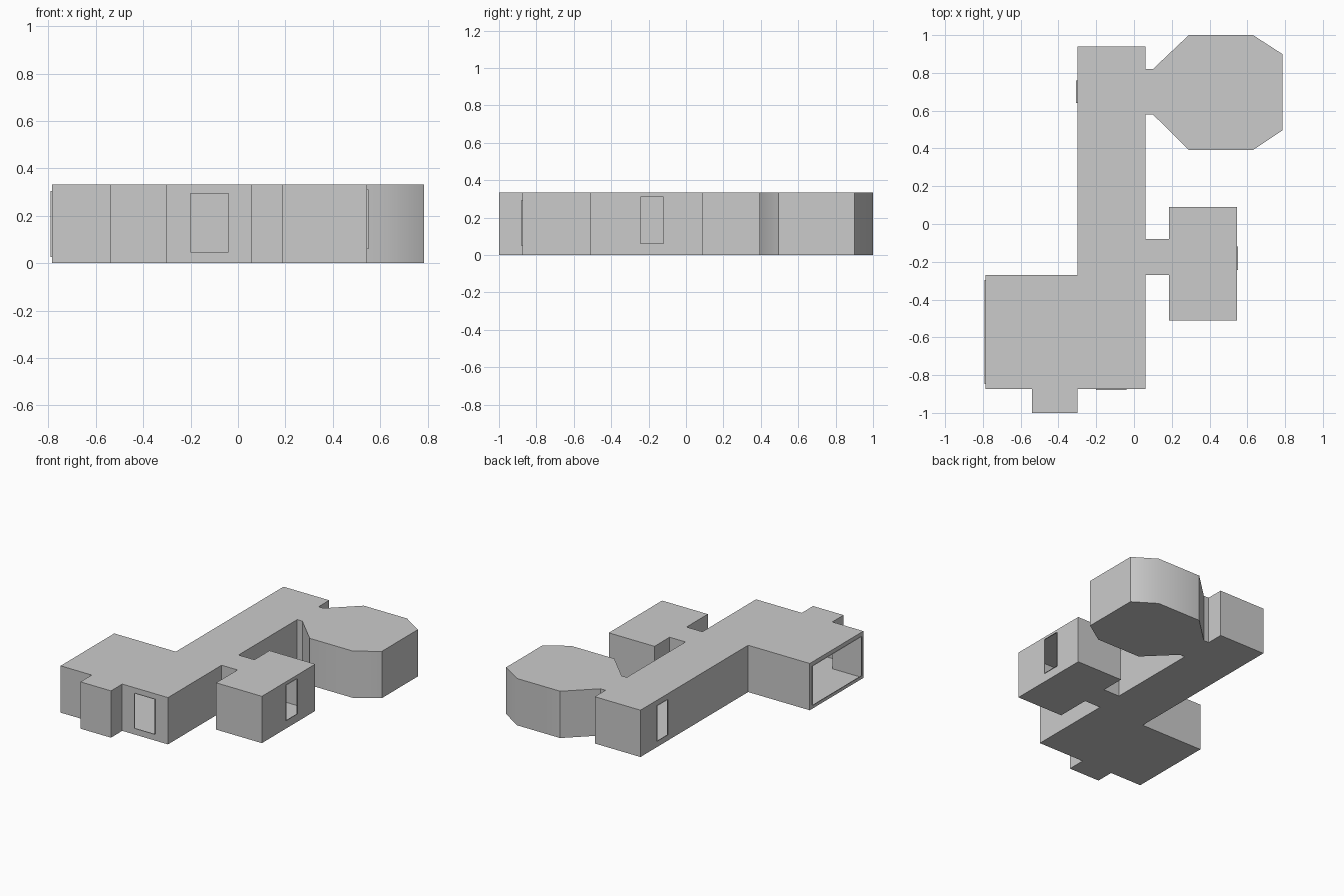
import bpy, bmesh, math
from mathutils import Vector

if "Cube" in bpy.data.objects:
    bpy.data.objects.remove(bpy.data.objects["Cube"])

HEIGHT = 0.333
RIM = 0.006  # how far the opening rims stick out

# Floor plan, counter-clockwise seen from above
PLAN = [
    (-0.785, -0.873), (-0.54, -0.873), (-0.54, -1.0), (-0.3, -1.0),      # front porch
    (-0.3, -0.873), (0.06, -0.873), (0.06, -0.27), (0.185, -0.27),       # side passage
    (0.185, -0.51), (0.545, -0.51), (0.545, 0.09), (0.185, 0.09),        # side room
    (0.185, -0.08), (0.06, -0.08), (0.06, 0.58), (0.10, 0.58),
    (0.29, 0.392), (0.63, 0.392), (0.785, 0.495), (0.785, 0.9),          # octagonal room
    (0.63, 1.0), (0.29, 1.0), (0.10, 0.82), (0.06, 0.82),
    (0.06, 0.94), (-0.3, 0.94), (-0.3, -0.27), (-0.785, -0.27),          # long hall
]

# Openings: wall index -> (start along wall, end along wall, bottom, top)
OPENINGS = {
    4: (0.10, 0.26, 0.047, 0.295),     # front window
    9: (0.267, 0.39, 0.06, 0.31),      # side room window
    25: (0.18, 0.30, 0.045, 0.295),    # hall window
    27: (0.027, 0.577, 0.027, 0.305),  # wide opening at the left
}

bm = bmesh.new()
low = [bm.verts.new((x, y, 0)) for x, y in PLAN]
high = [bm.verts.new((x, y, HEIGHT)) for x, y in PLAN]


def ring(a, b):
    """Join two four-point loops with quads."""
    for k in range(4):
        m = (k + 1) % 4
        bm.faces.new((a[k], a[m], b[m], b[k]))


# Walls, pierced where there is an opening
n = len(PLAN)
for i in range(n):
    j = (i + 1) % n
    wall = [low[i], low[j], high[j], high[i]]
    if i not in OPENINGS:
        bm.faces.new(wall)
        continue
    s0, s1, z0, z1 = OPENINGS[i]
    along = (low[j].co - low[i].co).normalized()
    out = Vector((along.y, -along.x, 0)) * RIM
    pts = [low[i].co + along * s + Vector((0, 0, z))
           for s, z in ((s0, z0), (s1, z0), (s1, z1), (s0, z1))]
    hole = [bm.verts.new(p) for p in pts]
    lip = [bm.verts.new(p + out) for p in pts]
    ring(wall, hole)
    ring(hole, lip)

# Floor and flat roof
bm.faces.new(low[::-1])
bm.faces.new(high)

mesh = bpy.data.meshes.new("building_shell")
bm.to_mesh(mesh)
bm.free()
shell = bpy.data.objects.new("building_shell", mesh)
bpy.context.collection.objects.link(shell)

# Soften only the shallow corners of the octagonal room
bpy.context.view_layer.objects.active = shell
shell.select_set(True)
bpy.ops.object.shade_smooth_by_angle(angle=math.radians(40))
